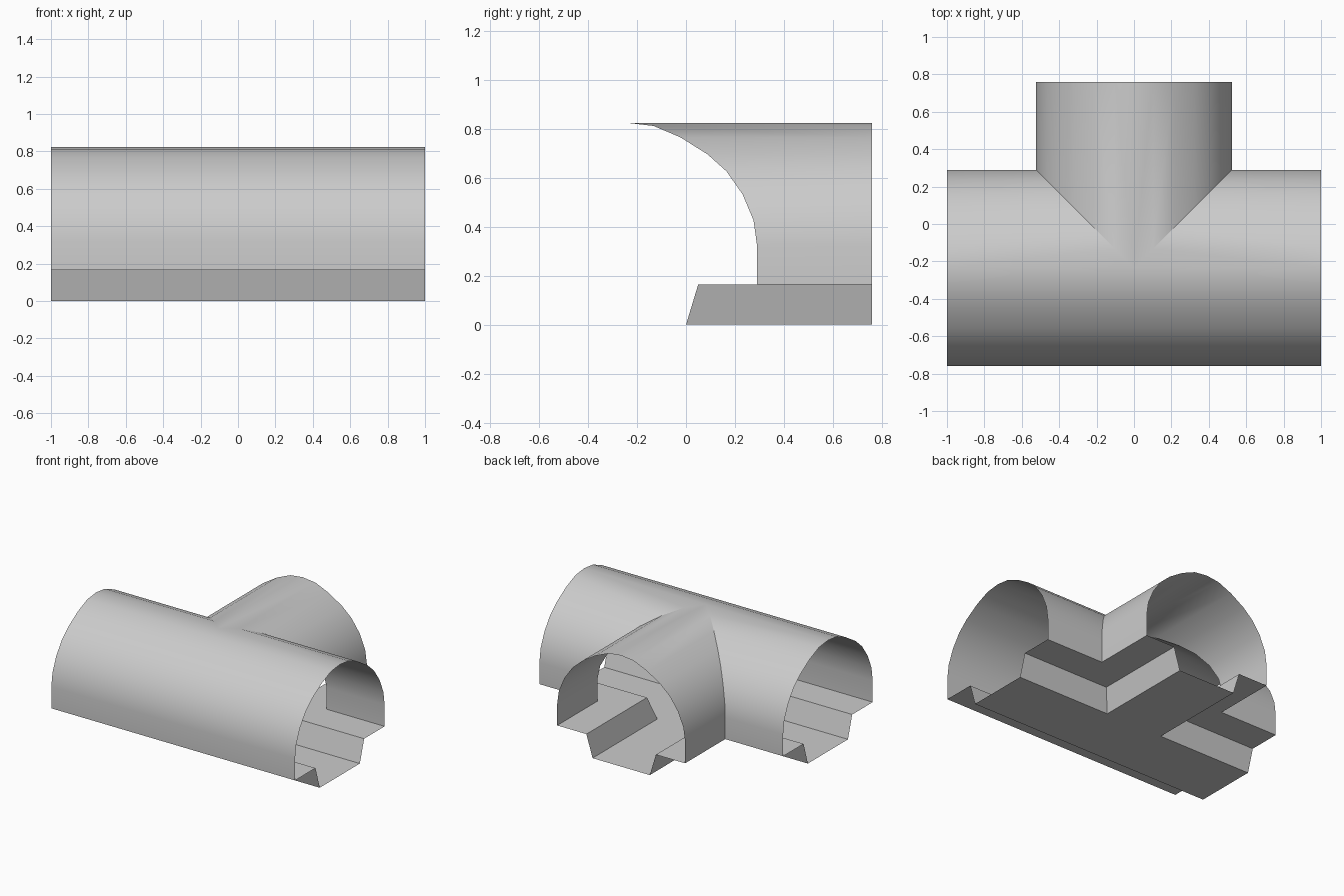
import bpy, bmesh, math

if "Cube" in bpy.data.objects:
    bpy.data.objects.remove(bpy.data.objects["Cube"])

CY = -0.235      # centre line of the main tunnel
END_X = 1.0      # main tunnel end
END_Y = 0.76     # branch tunnel end

# Half cross-sections (distance from centre line, height)
SHELL = [(0, .824), (.103, .812), (.213, .765), (.323, .696), (.40, .627),
         (.466, .533), (.511, .426), (.525, .325), (.525, .165)]
FLOOR = [(0, 0), (.235, 0), (.285, .165), (.525, .165)]


def tee_sweep(name, profile, smooth):
    """Sweep a half profile along a T junction with mitred inner corners."""
    bm = bmesh.new()

    def strip(first, second):
        for (a, b) in zip(profile, profile[1:]):
            pts = [first(*a), first(*b), second(*b), second(*a)]
            unique = [p for i, p in enumerate(pts) if p not in pts[:i]]
            bm.faces.new([bm.verts.new(p) for p in unique])

    mitre = lambda u, z: (u, CY + u, z)
    # back side of the main tunnel, branch tunnel, front side of the main tunnel
    strip(lambda u, z: (END_X, CY + u, z), mitre)
    strip(mitre, lambda u, z: (u, END_Y, z))
    strip(lambda u, z: (0, CY - u, z), lambda u, z: (END_X, CY - u, z))
    bmesh.ops.remove_doubles(bm, verts=bm.verts[:], dist=1e-4)

    mesh = bpy.data.meshes.new(name)
    bm.to_mesh(mesh)
    bm.free()
    obj = bpy.data.objects.new(name, mesh)
    bpy.context.collection.objects.link(obj)

    # other half of the junction
    bpy.ops.object.select_all(action='DESELECT')
    obj.select_set(True)
    bpy.context.view_layer.objects.active = obj
    mod = obj.modifiers.new("mirror_x", 'MIRROR')
    mod.merge_threshold = 1e-4
    bpy.ops.object.modifier_apply(modifier=mod.name)
    if smooth:
        bpy.ops.object.shade_smooth_by_angle(angle=math.radians(30))
    return obj


# Arched tunnel skin
tee_sweep("tunnel_shell", SHELL, True)
# Walkway ledges with a sunken trench
tee_sweep("tunnel_floor", FLOOR, False)
